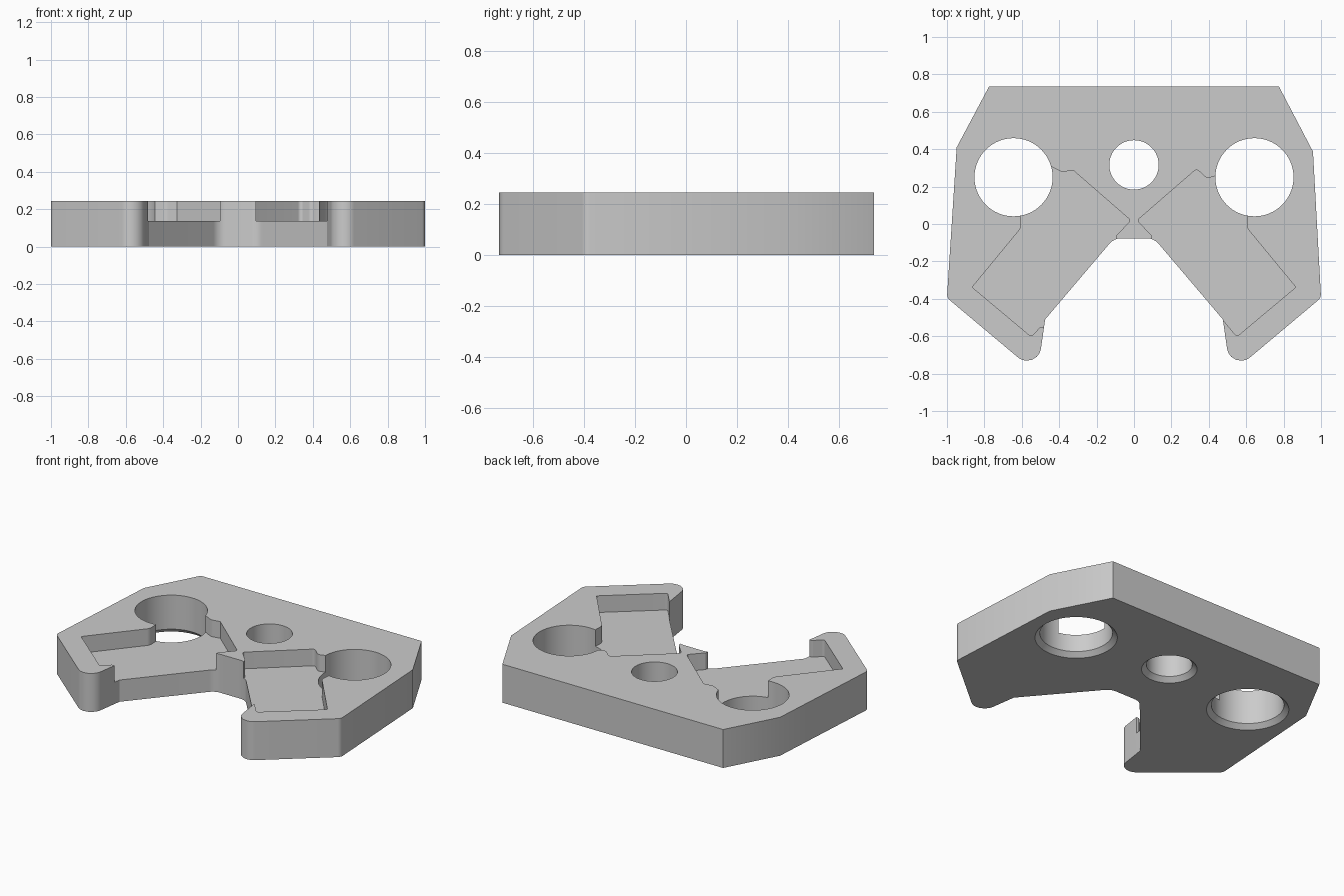
import bpy, bmesh, math
from mathutils import Vector

HEIGHT, FLOOR = 0.244, 0.138

old = bpy.data.objects.get("Cube")
if old:
    bpy.data.objects.remove(old)

grey = bpy.data.materials.new("plain_grey")
grey.use_nodes = True
COLOUR = (0.6, 0.6, 0.6, 1)
grey.diffuse_color = COLOUR
grey.node_tree.nodes["Principled BSDF"].inputs["Base Color"].default_value = COLOUR


def fillet(corners, steps=8):
    """Round each (x, y, radius) corner of a closed outline."""
    pts = []
    for i, (x, y, r) in enumerate(corners):
        p = Vector((x, y))
        if r == 0:
            pts.append(p)
            continue
        a = (Vector(corners[i - 1][:2]) - p).normalized()
        b = (Vector(corners[(i + 1) % len(corners)][:2]) - p).normalized()
        half = math.acos(a.dot(b)) / 2
        centre = p + (a + b).normalized() * r / math.sin(half)
        start = p + a * r / math.tan(half) - centre
        end = p + b * r / math.tan(half) - centre
        for k in range(steps + 1):
            spoke = start.lerp(end, k / steps).normalized()
            pts.append(centre + spoke * r)
    return pts


def make_object(name, bm):
    bmesh.ops.recalc_face_normals(bm, faces=bm.faces[:])
    mesh = bpy.data.meshes.new(name)
    bm.to_mesh(mesh)
    bm.free()
    mesh.materials.append(grey)
    ob = bpy.data.objects.new(name, mesh)
    bpy.context.scene.collection.objects.link(ob)
    return ob


def loft(name, rings):
    """Closed solid through matching rings of points."""
    bm = bmesh.new()
    loops = [[bm.verts.new(p) for p in ring] for ring in rings]
    for lo, hi in zip(loops, loops[1:]):
        for k in range(len(lo)):
            n = (k + 1) % len(lo)
            bm.faces.new((lo[k], lo[n], hi[n], hi[k]))
    bm.faces.new(loops[0])
    bm.faces.new(loops[-1])
    return make_object(name, bm)


def prism(name, pts, z0, z1):
    return loft(name, [[(p.x, p.y, z) for p in pts] for z in (z0, z1)])


def hole_cutter(name, x, y, r, chamfer=0.028, sides=64):
    """Straight bore that flares out at the underside."""
    angles = [math.tau * k / sides for k in range(sides)]
    levels = ((r + 2 * chamfer, -chamfer), (r, chamfer), (r, HEIGHT + 0.1))
    return loft(name, [[(x + rad * math.cos(t), y + rad * math.sin(t), z) for t in angles]
                       for rad, z in levels])


def mirrored(corners):
    return [(-x, y, r) for x, y, r in reversed(corners)]


# Plate outline: one leg, mirrored, with slightly different upper shoulders
leg = [(1.0, -0.395, 0.04), (0.517, -0.80, 0.075), (0.475, -0.51, 0), (0.107, -0.077, 0.08)]
outline = ([(-0.775, 0.735, 0), (0.775, 0.735, 0), (0.957, 0.387, 0)]
           + leg + mirrored(leg) + [(-0.948, 0.41, 0)])
plate = prism("plate", fillet(outline), 0, HEIGHT)

# Pockets: shared body, plus the details that differ on each side
inner = [(0.085, -0.30, 0), (0.098, -0.09, 0), (0.094, -0.062, 0.01), (0.018, 0.02, 0.015)]
outer = [(0.60, 0.15, 0), (0.606, 0.04, 0), (0.603, -0.02, 0.05), (0.865, -0.338, 0.006)]
left_pocket = (inner + [(0.335, 0.295, 0.02), (0.39, 0.243, 0.03), (0.435, 0.257, 0), (0.5, 0.25, 0)]
               + outer + [(0.55, -0.602, 0.015), (0.475, -0.512, 0), (0.40, -0.53, 0)])
right_pocket = (inner + [(0.325, 0.287, 0), (0.385, 0.278, 0.04), (0.444, 0.308, 0), (0.5, 0.27, 0)]
                + outer + [(0.55, -0.602, 0.015), (0.50, -0.55, 0.01), (0.46, -0.555, 0), (0.40, -0.53, 0)])

cutters = [
    prism("left_pocket", fillet(left_pocket), FLOOR, HEIGHT + 0.1),
    prism("right_pocket", fillet(mirrored(right_pocket)), FLOOR, HEIGHT + 0.1),
    hole_cutter("left_hole", 0.644, 0.25, 0.209),
    hole_cutter("right_hole", -0.644, 0.25, 0.209),
    hole_cutter("middle_hole", 0, 0.316, 0.132),
]

# Cut the pockets and holes, then drop the cutters
bpy.ops.object.select_all(action="DESELECT")
bpy.context.view_layer.objects.active = plate
plate.select_set(True)
for cutter in cutters:
    mod = plate.modifiers.new(cutter.name, "BOOLEAN")
    mod.operation, mod.solver, mod.object = "DIFFERENCE", "EXACT", cutter
    bpy.ops.object.modifier_apply(modifier=mod.name)
    bpy.data.objects.remove(cutter)

bpy.ops.object.shade_smooth_by_angle(angle=math.radians(25))
